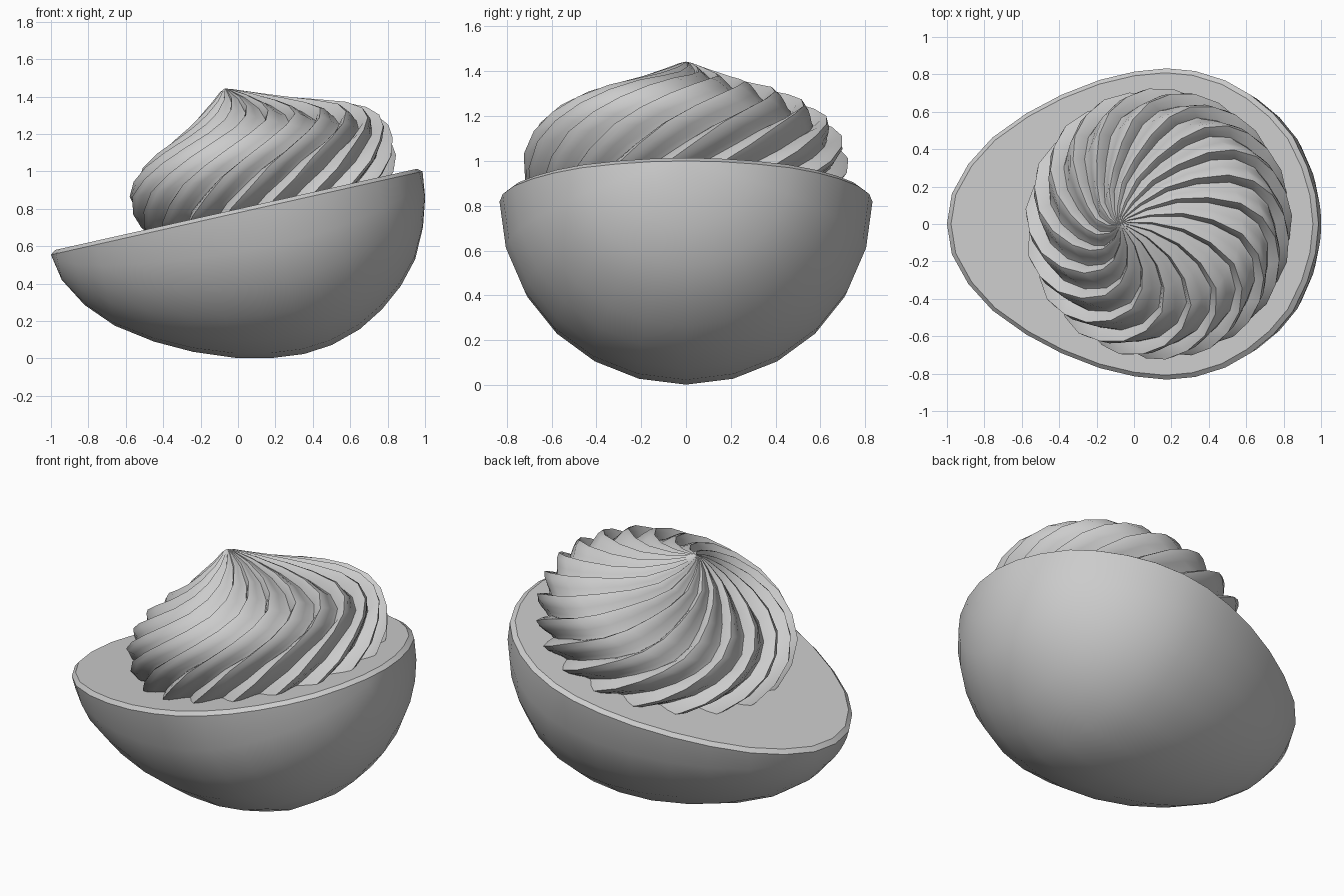
import bpy, bmesh, math
from mathutils import Matrix

if "Cube" in bpy.data.objects:
    bpy.data.objects.remove(bpy.data.objects["Cube"])

# Everything is built flat, then tilted so the cut face slopes down to the left
TILT = Matrix.Translation((0, 0, 0.797)) @ Matrix.Rotation(-math.radians(12.65), 4, 'Y')


def finish(name, bm, angle):
    bmesh.ops.recalc_face_normals(bm, faces=bm.faces)
    bm.transform(TILT)
    mesh = bpy.data.meshes.new(name)
    bm.to_mesh(mesh)
    bm.free()
    obj = bpy.data.objects.new(name, mesh)
    bpy.context.collection.objects.link(obj)
    bpy.ops.object.select_all(action='DESELECT')
    obj.select_set(True)
    bpy.context.view_layer.objects.active = obj
    bpy.ops.object.shade_smooth_by_angle(angle=math.radians(angle))


# Half egg: profile (along axis, radius) swept through half a turn
egg = [(-1.002, .162), (-.912, .32), (-.78, .462), (-.594, .591),
       (-.401, .691), (-.193, .77), (.0, .815), (.174, .832), (.33, .818),
       (.495, .768), (.635, .69), (.76, .59), (.866, .468), (.944, .31), (.99, .158)]
SEG, LIP = 12, -0.018
bm = bmesh.new()
tail, nose = bm.verts.new((-1.029, 0, LIP)), bm.verts.new((1.007, 0, LIP))
arcs = []
for i in range(SEG + 1):
    a = math.pi * i / SEG
    arcs.append([bm.verts.new((u, -r * math.cos(a), LIP - (r + LIP) * math.sin(a)))
                 for u, r in egg])
for p, q in zip(arcs, arcs[1:]):
    bm.faces.new((tail, p[0], q[0]))
    bm.faces.new((nose, q[-1], p[-1]))
    for j in range(len(egg) - 1):
        bm.faces.new((p[j], p[j + 1], q[j + 1], q[j]))
# chamfered lip and flat cut face
rim = [tail] + arcs[0] + [nose] + arcs[-1][::-1]
top = [bm.verts.new((v.co.x * .974, v.co.y * .972, 0.002)) for v in rim]
for j in range(len(rim)):
    k = (j + 1) % len(rim)
    bm.faces.new((rim[j], rim[k], top[k], top[j]))
bm.faces.new(top)
finish("egg_white", bm, 25)

# Piped filling: levels of (height, centre, outer radius), ridged and twisted
levels = [(-.06, .165, .64), (.02, .165, .685), (.10, .167, .712), (.19, .17, .715),
          (.26, .185, .69), (.32, .20, .645), (.375, .215, .57), (.425, .22, .47),
          (.475, .19, .35), (.525, .15, .24), (.586, .11, .12), (.63, .08, .04)]
ridge = [(0, 0), (.08, .6), (.18, 1), (.38, .85), (.6, .5), (.82, .15)]
RIDGES, TWIST = 18, math.radians(120)
bm = bmesh.new()
rings = []
for n, (w, c, r) in enumerate(levels):
    t = 1 - n / len(levels)
    lo, hi = levels[max(n - 1, 0)], levels[min(n + 1, len(levels) - 1)]
    dw, dr = hi[0] - lo[0], hi[2] - lo[2]
    length = math.hypot(dw, dr)
    out, up = dw / length, -dr / length
    amp = .07 * min(1, r / .5)
    ring = []
    for k in range(RIDGES):
        for f, s in ridge:
            a = 2 * math.pi * (k + f) / RIDGES - TWIST * t
            d = amp * (s - .85)
            rr = r + d * out
            ring.append(bm.verts.new((c + rr * math.cos(a), rr * math.sin(a), w + d * up)))
    rings.append(ring)
N = len(rings[0])
for p, q in zip(rings, rings[1:]):
    for j in range(N):
        k = (j + 1) % N
        bm.faces.new((p[j], p[k], q[k], q[j]))
tip = bm.verts.new((.0725, 0, .646))
for j in range(N):
    bm.faces.new((rings[-1][j], rings[-1][(j + 1) % N], tip))
bm.faces.new(rings[0][::-1])
finish("piped_filling", bm, 50)
